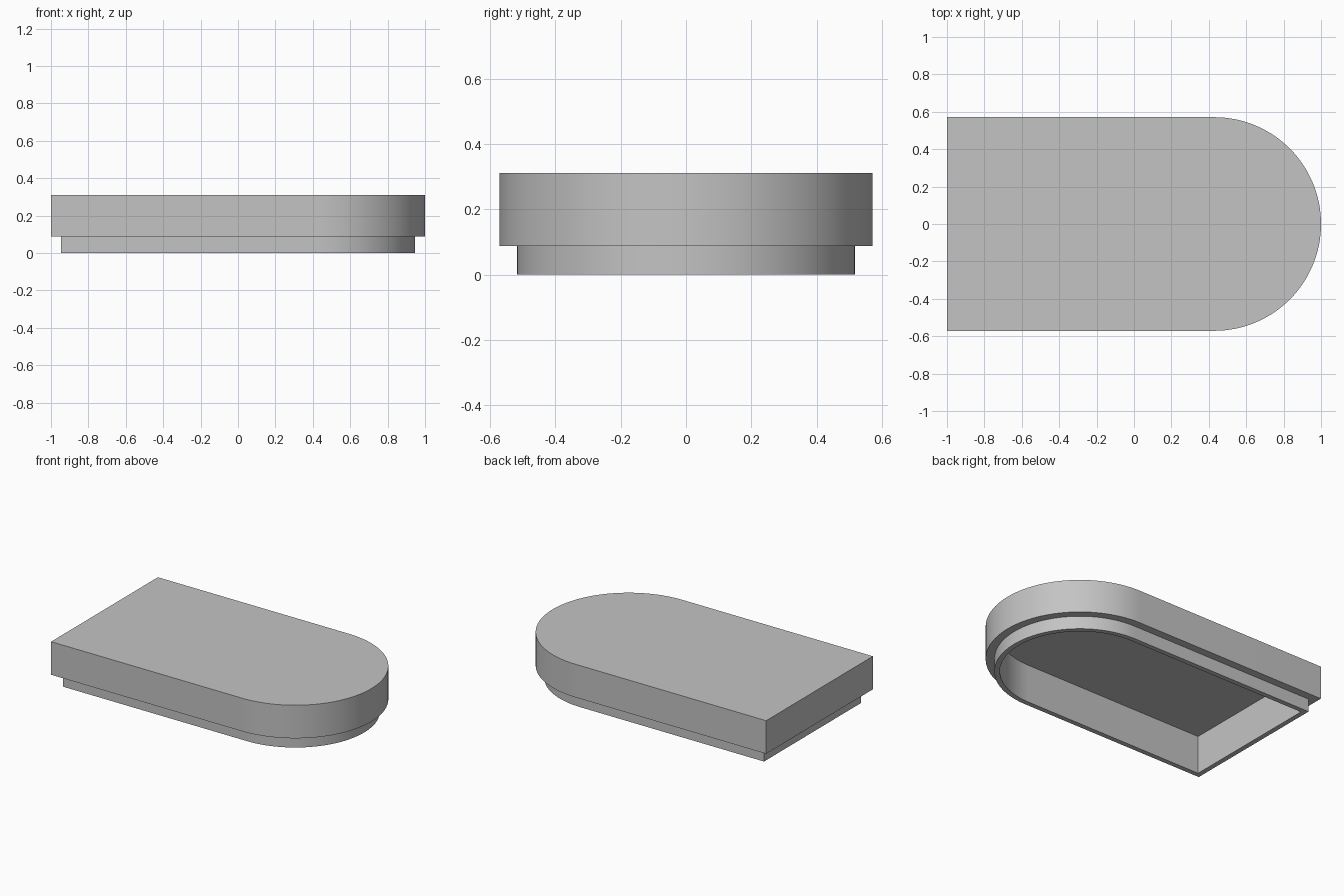
import bpy, bmesh, math

# Overall sizes
HALF_WIDTH = 0.571
ARC_X = 1 - HALF_WIDTH
HEIGHT = 0.311
STEP_Z = 0.087
CEILING_Z = 0.257
LIP_INSET = 0.053
CAVITY_INSET = 0.086
ARC_STEPS = 64

cube = bpy.data.objects.get("Cube")
if cube:
    bpy.data.objects.remove(cube, do_unlink=True)

grey = bpy.data.materials.new("light_grey")
grey.use_nodes = True
grey.diffuse_color = (0.55, 0.55, 0.55, 1)
grey.node_tree.nodes["Principled BSDF"].inputs["Base Color"].default_value = grey.diffuse_color


def outline(bm, inset, z):
    """Loop with a square left end and a half-round right end."""
    r = HALF_WIDTH - inset
    points = [(-1 + inset, r), (-1 + inset, -r)]
    for i in range(ARC_STEPS + 1):
        a = math.pi * (i / ARC_STEPS - 0.5)
        points.append((ARC_X + r * math.cos(a), r * math.sin(a)))
    return [bm.verts.new((x, y, z)) for x, y in points]


# Lid shell: top plate, outer wall, step, plug lip, rim and hollow inside
bm = bmesh.new()
sections = [(0, HEIGHT), (0, STEP_Z), (LIP_INSET, STEP_Z), (LIP_INSET, 0),
            (CAVITY_INSET, 0), (CAVITY_INSET, CEILING_Z)]
loops = [outline(bm, inset, z) for inset, z in sections]
bm.faces.new(loops[0])
bm.faces.new(loops[-1])
for upper, lower in zip(loops, loops[1:]):
    for i in range(len(upper)):
        j = (i + 1) % len(upper)
        bm.faces.new((upper[i], lower[i], lower[j], upper[j]))
bmesh.ops.recalc_face_normals(bm, faces=bm.faces)

mesh = bpy.data.meshes.new("lid_shell")
bm.to_mesh(mesh)
bm.free()
mesh.materials.append(grey)
lid = bpy.data.objects.new("lid_shell", mesh)
bpy.context.collection.objects.link(lid)

# Smooth round end with crisp rims
bpy.ops.object.select_all(action="DESELECT")
lid.select_set(True)
bpy.context.view_layer.objects.active = lid
bpy.ops.object.shade_smooth_by_angle(angle=math.radians(30))
